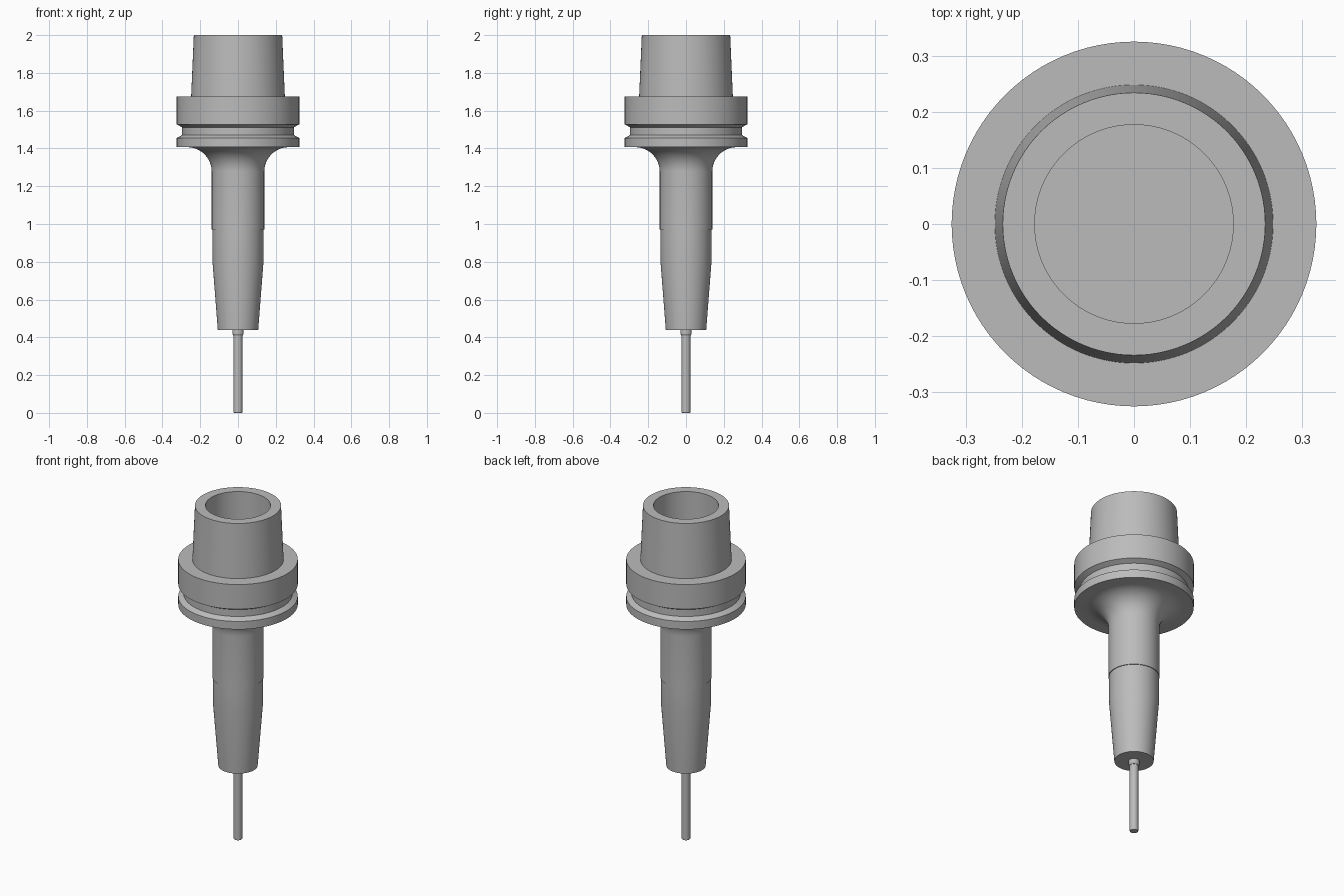
import bpy, bmesh, math

cube = bpy.data.objects.get("Cube")
if cube:
    bpy.data.objects.remove(cube)

steel = bpy.data.materials.new("brushed_steel_grey")
steel.use_nodes = True
GREY = (0.5, 0.5, 0.5, 1)
steel.diffuse_color = GREY
steel.node_tree.nodes["Principled BSDF"].inputs["Base Color"].default_value = GREY


def lathe(name, profile, sides=96):
    """Turn (radius, height) points around z and cap both ends."""
    bm = bmesh.new()
    rings = []
    for r, z in profile:
        angles = [math.tau * i / sides for i in range(sides)]
        rings.append([bm.verts.new((r * math.cos(a), r * math.sin(a), z)) for a in angles])
    for low, high in zip(rings, rings[1:]):
        for i in range(sides):
            j = (i + 1) % sides
            bm.faces.new((low[i], low[j], high[j], high[i]))
    bm.faces.new(rings[0][::-1])
    bm.faces.new(rings[-1])
    bmesh.ops.recalc_face_normals(bm, faces=bm.faces)
    mesh = bpy.data.meshes.new(name)
    bm.to_mesh(mesh)
    bm.free()
    mesh.materials.append(steel)
    obj = bpy.data.objects.new(name, mesh)
    bpy.context.collection.objects.link(obj)
    bpy.ops.object.select_all(action="DESELECT")
    obj.select_set(True)
    bpy.context.view_layer.objects.active = obj
    bpy.ops.object.shade_smooth_by_angle(angle=math.radians(25))
    return obj


# Holder body: tapered nose, stepped neck, fillet, grooved flange, hollow cone
NECK, FILLET, FLANGE, FLANGE_Z = 0.139, 0.13, 0.325, 1.407
nose = [(0.107, 0.44), (0.135, 0.80), (0.135, 0.97), (NECK, 0.97)]
fillet = []
for i in range(13):
    a = math.pi / 2 * i / 12
    fillet.append((NECK + FILLET * (1 - math.cos(a)), FLANGE_Z - FILLET * (1 - math.sin(a))))
flange = [(FLANGE, FLANGE_Z), (FLANGE, 1.455), (0.296, 1.471),
          (0.296, 1.512), (FLANGE, 1.528), (FLANGE, 1.676)]
cone = [(0.248, 1.676), (0.234, 2.0)]
bore = [(0.177, 2.0), (0.177, 1.65)]
lathe("holder_body", nose + fillet + flange + cone + bore)

# Cutting tool: slim shank with a short collar where it enters the nose
lathe("tool_collar", [(0.025, 0.41), (0.030, 0.418), (0.030, 0.442)], 48)
lathe("tool_shank", [(0.021, 0.0), (0.0235, 0.004), (0.0235, 0.412)], 48)
